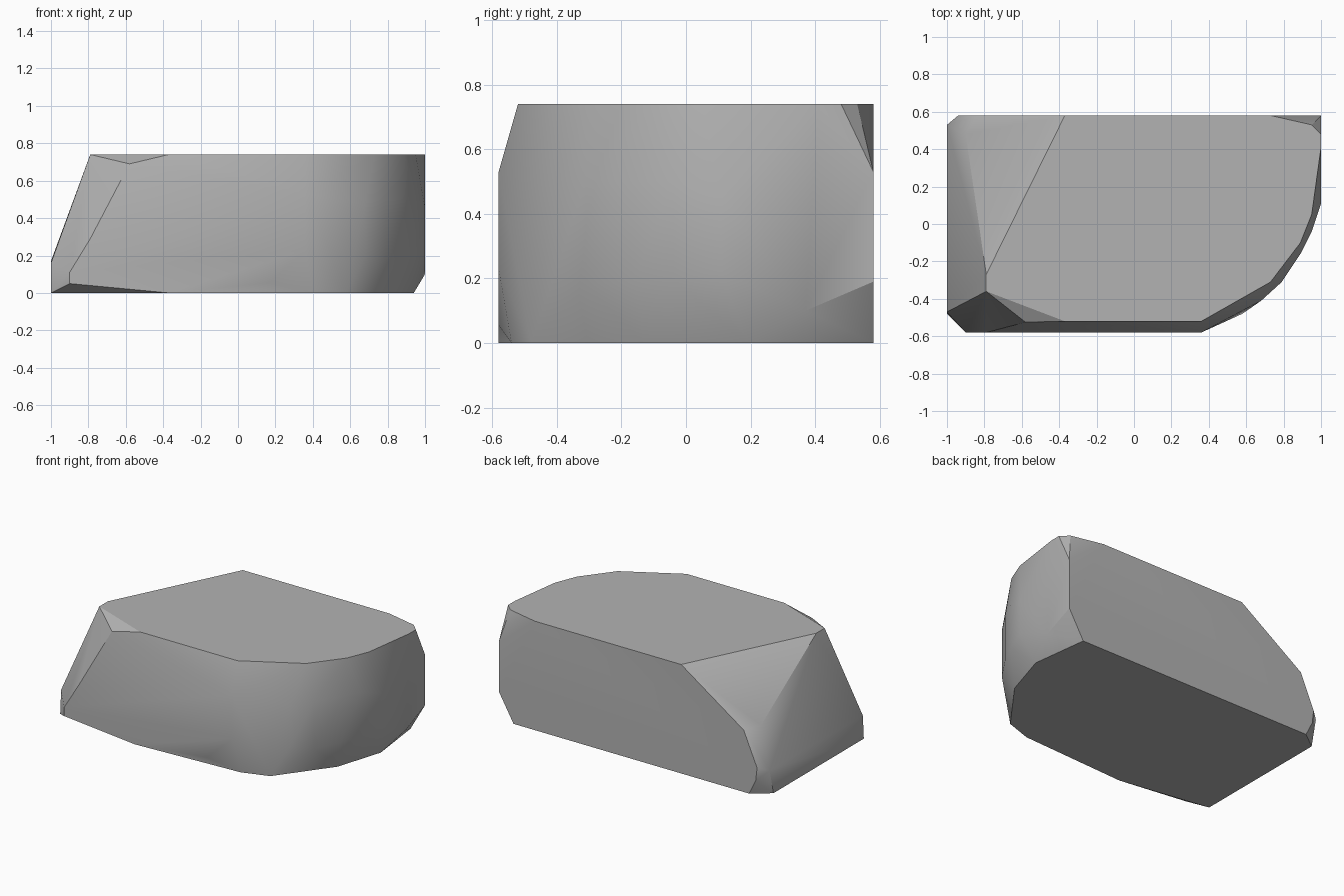
import bpy
import bmesh
from math import radians

cube = bpy.data.objects.get("Cube")
if cube:
    bpy.data.objects.remove(cube, do_unlink=True)

TOP, BACK, FRONT = 0.74, 0.58, -0.58

# Flat top outline
top = [(1, .48), (1, .41), (.95, .05), (.89, -.1), (.73, -.31), (.36, -.52),
       (-.37, -.52), (-.79, -.36), (-.79, -.27), (-.37, BACK), (.73, BACK), (.95, .53)]
# Flat underside outline
base = [(.89, BACK), (.94, .19), (.84, -.13), (.58, -.48), (.4, -.54),
        (-.37, FRONT), (-1, -.48), (-1, .49), (-.88, BACK)]
# Widest outline round the curved corner: x, y, lower height, upper height
belly = [(1, .11, .22, .45), (.95, -.04, .2, .5), (.89, -.16, .19, .5),
         (.79, -.31, .18, .5), (.68, -.41, .2, .48), (.36, FRONT, .23, .53),
         (1, BACK, .19, .53)]
# Chipped corners at the sloping end and along the lower edges
chips = [(-.84, BACK, .42), (-.94, BACK, .19), (-.93, BACK, .1),
         (-.9, .48, .43), (-1, .53, .17), (-1, -.47, .16),
         (-.9, FRONT, .05), (-.9, FRONT, .11), (-.79, FRONT, .29),
         (-.58, -.525, .69), (.17, FRONT, .055), (1, .37, .1)]

points = [(x, y, TOP) for x, y in top] + [(x, y, 0) for x, y in base] + chips
for x, y, low, high in belly:
    points += [(x, y, low), (x, y, high)]

# Wrap the outlines in one convex faceted boulder
bm = bmesh.new()
for p in points:
    bm.verts.new(p)
hull = bmesh.ops.convex_hull(bm, input=bm.verts)
loose = {g for g in hull["geom_interior"] + hull["geom_unused"]
         if isinstance(g, bmesh.types.BMVert) and g.is_valid}
bmesh.ops.delete(bm, geom=list(loose), context="VERTS")
bmesh.ops.dissolve_limit(bm, angle_limit=radians(1), verts=bm.verts, edges=bm.edges)
bmesh.ops.recalc_face_normals(bm, faces=bm.faces)
mesh = bpy.data.meshes.new("boulder")
bm.to_mesh(mesh)
bm.free()
boulder = bpy.data.objects.new("boulder", mesh)
bpy.context.collection.objects.link(boulder)

# Plain grey stone
stone = bpy.data.materials.new("grey_stone")
stone.use_nodes = True
stone.diffuse_color = (.45, .45, .45, 1)
stone.node_tree.nodes["Principled BSDF"].inputs["Base Color"].default_value = (.45, .45, .45, 1)
mesh.materials.append(stone)

bpy.ops.object.select_all(action="DESELECT")
boulder.select_set(True)
bpy.context.view_layer.objects.active = boulder
bpy.ops.object.shade_smooth_by_angle(angle=radians(30))
